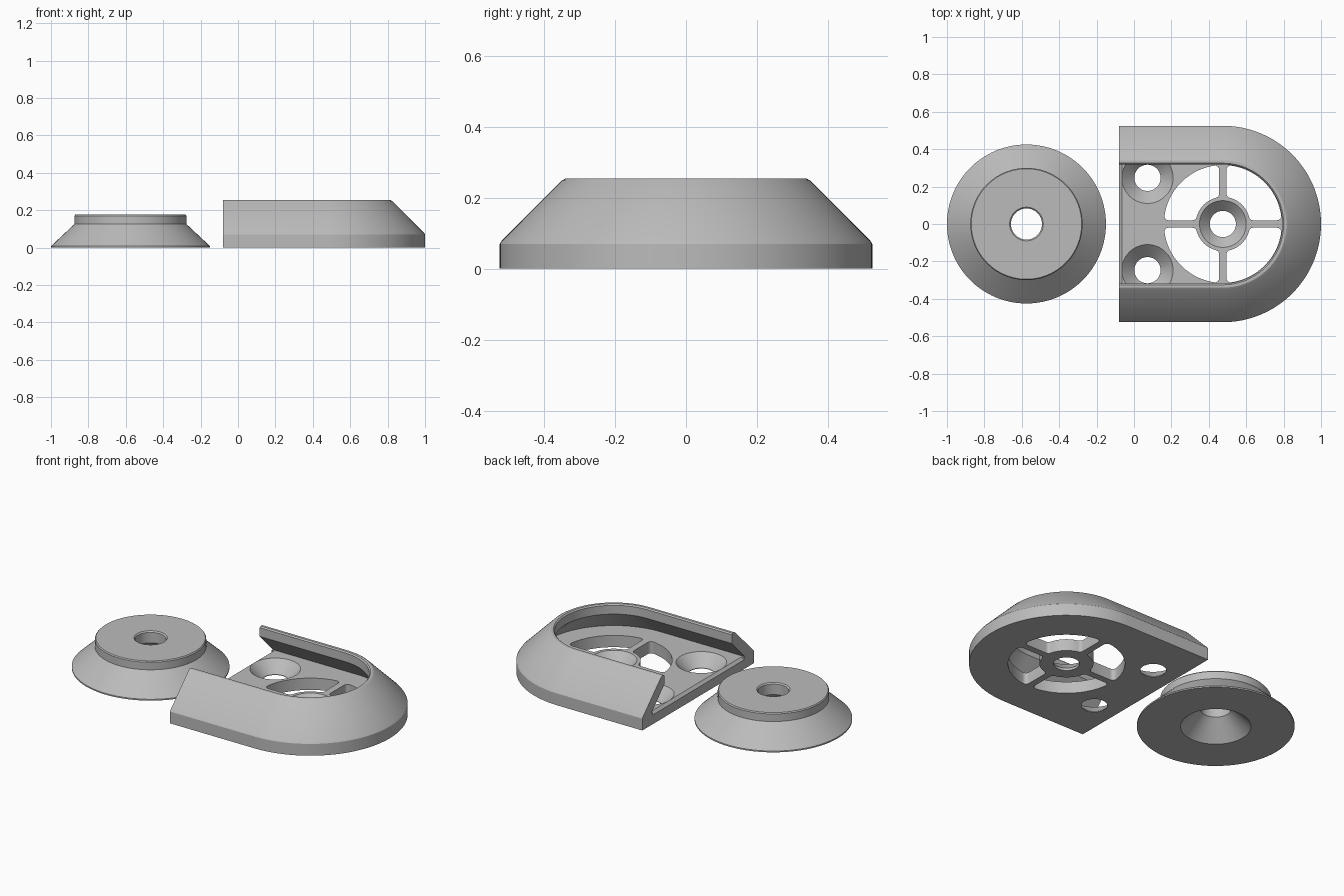
import bpy, bmesh
from math import sin, cos, pi, asin, radians

cube = bpy.data.objects.get("Cube")
if cube:
    bpy.data.objects.remove(cube, do_unlink=True)

grey = bpy.data.materials.new("plain_grey")
grey.use_nodes = True
grey.diffuse_color = (0.5, 0.5, 0.5, 1)
grey.node_tree.nodes["Principled BSDF"].inputs["Base Color"].default_value = (0.5, 0.5, 0.5, 1)

CX = 0.475      # centre of the socket arc
BACK = -0.08    # open end of the socket
FLOOR = 0.07    # top of the socket floor


def arc(x, y, r, a0, a1, n):
    return [(x + r * cos(a0 + (a1 - a0) * i / n), y + r * sin(a0 + (a1 - a0) * i / n))
            for i in range(n + 1)]


def loft(name, loops, ring=False):
    """Skin a list of equal-length loops; cap the ends, or join last to first."""
    bm = bmesh.new()
    rows = [[bm.verts.new(p) for p in loop] for loop in loops]
    pairs = list(zip(rows, rows[1:]))
    if ring:
        pairs.append((rows[-1], rows[0]))
    else:
        bm.faces.new(rows[0])
        bm.faces.new(rows[-1])
    n = len(rows[0])
    for a, b in pairs:
        for i in range(n):
            j = (i + 1) % n
            bm.faces.new((a[i], a[j], b[j], b[i]))
    bmesh.ops.recalc_face_normals(bm, faces=bm.faces)
    mesh = bpy.data.meshes.new(name)
    bm.to_mesh(mesh)
    bm.free()
    mesh.materials.append(grey)
    obj = bpy.data.objects.new(name, mesh)
    bpy.context.collection.objects.link(obj)
    return obj


def lathe(name, x, y, profile, ring=False, n=96):
    return loft(name, [[(px, py, z) for px, py in arc(x, y, r, 0, 2 * pi, n)[:-1]]
                       for r, z in profile], ring)


def d_shape(name, back, profile):
    """Stack of D outlines: straight sides closed by a half circle."""
    loops = []
    for r, z in profile:
        outline = [(back, -r)] + arc(CX, 0, r, -pi / 2, pi / 2, 64) + [(back, r)]
        loops.append([(x, y, z) for x, y in outline])
    return loft(name, loops)


def slot(name, quarter, r_in, r_out, w, c):
    """Rounded ring sector between two spokes of half width w."""
    phi, psi = asin((w + c) / (r_out - c)), asin((w + c) / (r_in + c))
    ox, ix, s = (r_out - c) * cos(phi), (r_in + c) * cos(psi), w + c
    pts = arc(ox, s, c, -pi / 2, phi, 6)
    pts += arc(0, 0, r_out, phi, pi / 2 - phi, 24)[1:-1]
    pts += arc(s, ox, c, pi / 2 - phi, pi, 6)
    pts += arc(s, ix, c, pi, 1.5 * pi - psi, 6)
    pts += arc(0, 0, r_in, pi / 2 - psi, psi, 12)[1:-1]
    pts += arc(ix, s, c, pi + psi, 1.5 * pi, 6)
    ca, sa = cos(quarter * pi / 2), sin(quarter * pi / 2)
    pts = [(CX + x * ca - y * sa, x * sa + y * ca) for x, y in pts]
    return loft(name, [[(x, y, z) for x, y in pts] for z in (-0.05, 0.1)])


def cut(target, cutter):
    cutter.hide_render = True
    mod = target.modifiers.new("cut", 'BOOLEAN')
    mod.operation = 'DIFFERENCE'
    mod.solver = 'EXACT'
    mod.object = cutter
    bpy.context.view_layer.objects.active = target
    bpy.ops.object.modifier_apply(modifier=mod.name)
    bpy.data.objects.remove(cutter, do_unlink=True)


# Round dovetail disc with a raised land and a countersink underneath
disc = lathe("dovetail_disc", -0.575, 0, [
    (0.19, 0), (0.425, 0), (0.425, 0.008), (0.30, 0.125), (0.30, 0.17), (0.295, 0.176),
    (0.09, 0.176), (0.083, 0.169), (0.083, 0.107)], ring=True)

# Socket body with vertical foot and sloping sides
socket = d_shape("socket_body", BACK, [
    (0.525, 0), (0.525, 0.07), (0.52, 0.078), (0.35, 0.248), (0.34, 0.254), (0.324, 0.254)])

# Undercut channel that receives the disc
cut(socket, d_shape("channel_cutter", -0.2, [
    (0.44, FLOOR), (0.318, 0.195), (0.318, 0.247), (0.334, 0.263)]))

# Chamfer along the entry edge of the floor
cut(socket, loft("entry_cutter", [[(-0.1, y, 0.035), (-0.055, y, 0.08), (-0.1, y, 0.08)]
                                  for y in (-0.43, 0.43)]))

# Four slots leaving spokes and a hub
for q in range(4):
    cut(socket, slot("slot_cutter", q, 0.145, 0.315, 0.02, 0.022))

# Countersunk hub hole and two countersunk screw holes
cut(socket, lathe("hub_cutter", CX, 0, [(0.07, -0.05), (0.07, 0.015), (0.135, 0.08)]))
for side in (-1, 1):
    cut(socket, lathe("screw_cutter", 0.072, side * 0.247,
                      [(0.07, -0.05), (0.07, 0.003), (0.147, 0.08)]))

# Smooth curved faces while keeping the edges crisp
for obj in (disc, socket):
    bpy.ops.object.select_all(action='DESELECT')
    obj.select_set(True)
    bpy.context.view_layer.objects.active = obj
    bpy.ops.object.shade_smooth_by_angle(angle=radians(25))
